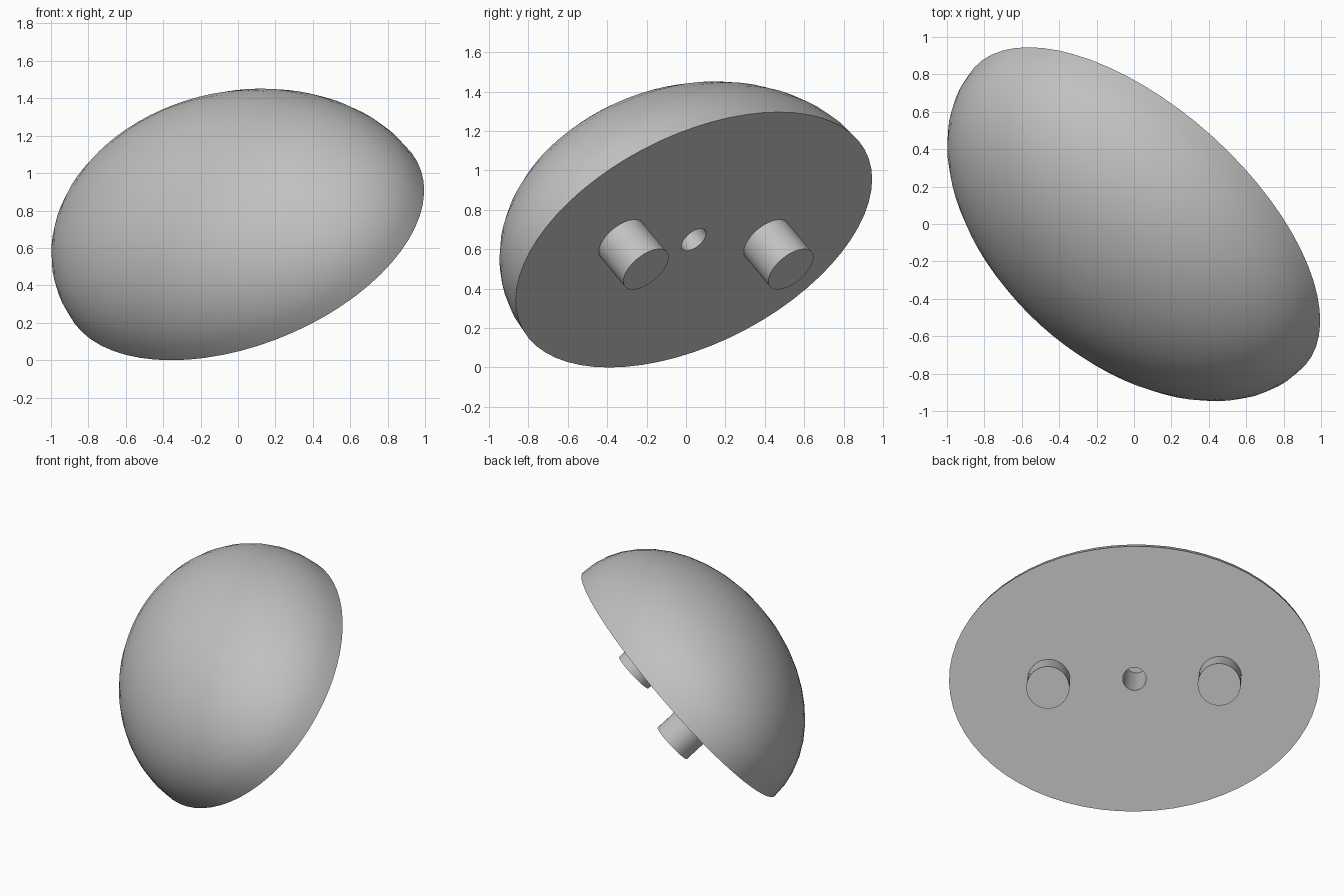
import bpy, bmesh, math
from mathutils import Matrix, Vector

cube = bpy.data.objects.get("Cube")
if cube:
    bpy.data.objects.remove(cube, do_unlink=True)

LONG, SHORT, DEPTH = 1.19, 0.869, 0.715   # dome semi-axes
HOLE_R, HOLE_DEPTH = 0.075, 0.55
PEG_R, PEG_LEN, PEG_X = 0.138, 0.225, 0.55
SEGMENTS, RINGS = 64, 12

# Tilted frame: long axis level, flat face turned sideways and down
turn = math.radians(48)
down = math.asin(0.666)
u = Vector((-math.sin(turn), math.cos(turn), 0))
n = Vector((math.cos(turn) * math.cos(down), math.sin(turn) * math.cos(down), -math.sin(down)))
v = n.cross(u)
frame = Matrix.Translation((0.03, 0.04, 0.648)) @ Matrix((u, v, n)).transposed().to_4x4()

grey = bpy.data.materials.new("light_grey")
grey.use_nodes = True
colour = (0.53, 0.53, 0.53, 1)
grey.diffuse_color = colour
grey.node_tree.nodes["Principled BSDF"].inputs["Base Color"].default_value = colour


def finish(name, bm):
    """Turn the bmesh into a shaded object in the tilted frame."""
    bmesh.ops.recalc_face_normals(bm, faces=bm.faces)
    mesh = bpy.data.meshes.new(name)
    bm.to_mesh(mesh)
    bm.free()
    mesh.materials.append(grey)
    obj = bpy.data.objects.new(name, mesh)
    obj.matrix_world = frame
    bpy.context.collection.objects.link(obj)
    bpy.ops.object.select_all(action='DESELECT')
    obj.select_set(True)
    bpy.context.view_layer.objects.active = obj
    bpy.ops.object.shade_smooth_by_angle(angle=math.radians(35))


def loft(bm, rings):
    """Skin elliptical rings (rx, ry, z) and close both ends."""
    loops = []
    for rx, ry, z in rings:
        angles = [2 * math.pi * i / SEGMENTS for i in range(SEGMENTS)]
        loops.append([bm.verts.new((rx * math.cos(t), ry * math.sin(t), z)) for t in angles])
    for a, b in zip(loops, loops[1:]):
        for i in range(SEGMENTS):
            j = (i + 1) % SEGMENTS
            bm.faces.new((a[i], a[j], b[j], b[i]))
    bm.faces.new(loops[0])
    bm.faces.new(loops[-1])


# Half ellipsoid with a blind hole in its flat face
rings = [(HOLE_R, HOLE_R, -HOLE_DEPTH), (HOLE_R, HOLE_R, 0)]
for i in range(RINGS):
    t = math.pi / 2 * i / RINGS
    rings.append((LONG * math.cos(t), SHORT * math.cos(t), -DEPTH * math.sin(t)))
rings.append((0.02, 0.015, -DEPTH))
bm = bmesh.new()
loft(bm, rings)
finish("dome_body", bm)

# Two locating pegs on the flat face
for name, side in (("peg_left", 1), ("peg_right", -1)):
    bm = bmesh.new()
    loft(bm, [(PEG_R, PEG_R, -0.01), (PEG_R, PEG_R, PEG_LEN)])
    bmesh.ops.translate(bm, verts=bm.verts, vec=(side * PEG_X, 0, 0))
    finish(name, bm)
